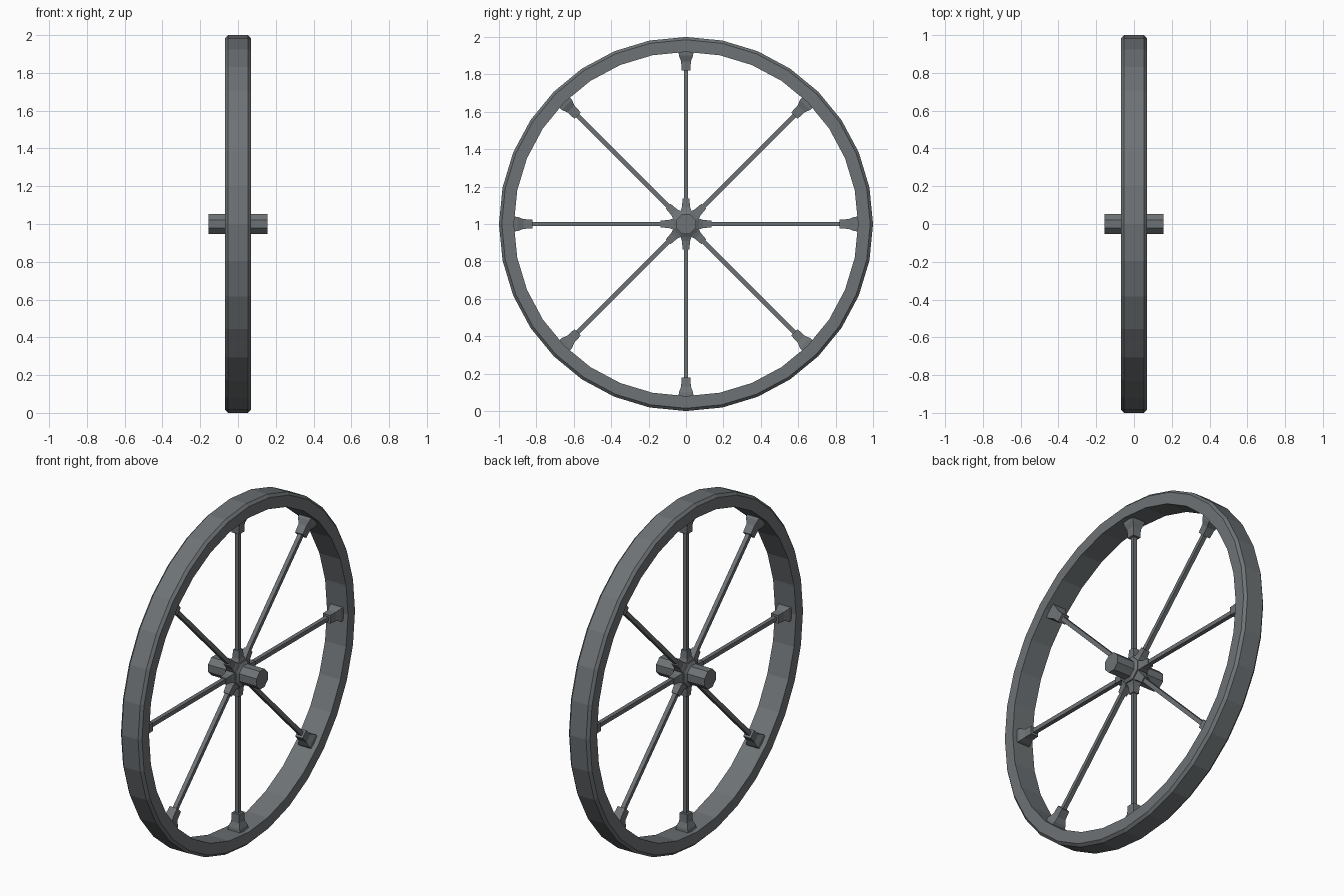
import bpy
import bmesh
import math
from mathutils import Matrix

cube = bpy.data.objects.get("Cube")
if cube:
    bpy.data.objects.remove(cube, do_unlink=True)

iron = bpy.data.materials.new("dark_grey_iron")
iron.use_nodes = True
iron.diffuse_color = (0.155, 0.17, 0.178, 1)
iron.node_tree.nodes["Principled BSDF"].inputs["Base Color"].default_value = iron.diffuse_color

CENTRE = Matrix.Translation((0, 0, 1))


def make_object(name, bm, matrix):
    bmesh.ops.recalc_face_normals(bm, faces=bm.faces)
    mesh = bpy.data.meshes.new(name)
    bm.to_mesh(mesh)
    bm.free()
    mesh.materials.append(iron)
    obj = bpy.data.objects.new(name, mesh)
    obj.matrix_world = matrix
    bpy.context.collection.objects.link(obj)
    return obj


def lathe(name, profile, sides, offset=0.0, closed=False):
    """Turn (x, radius) points around the x axis, with flat facets."""
    bm = bmesh.new()
    rings = []
    for x, r in profile:
        angles = [2 * math.pi * (i + offset) / sides for i in range(sides)]
        rings.append([bm.verts.new((x, r * math.sin(a), r * math.cos(a))) for a in angles])
    pairs = list(zip(rings, rings[1:]))
    if closed:
        pairs.append((rings[-1], rings[0]))
    else:
        bm.faces.new(rings[0])
        bm.faces.new(rings[-1])
    for a, b in pairs:
        for i in range(sides):
            j = (i + 1) % sides
            bm.faces.new((a[i], a[j], b[j], b[i]))
    return make_object(name, bm, CENTRE)


def square_bar(name, sections, angle):
    """Square bar along the local z axis from (distance, half width) sections."""
    bm = bmesh.new()
    rings = [[bm.verts.new((sx * w, sy * w, d))
              for sx, sy in ((-1, -1), (1, -1), (1, 1), (-1, 1))] for d, w in sections]
    for a, b in zip(rings, rings[1:]):
        for i in range(4):
            j = (i + 1) % 4
            bm.faces.new((a[i], a[j], b[j], b[i]))
    bm.faces.new(rings[0])
    bm.faces.new(rings[-1])
    return make_object(name, bm, CENTRE @ Matrix.Rotation(angle, 4, 'X'))


# Rim with bevelled outer edges
lathe("rim", [(-0.068, 0.92), (-0.068, 0.985), (-0.053, 1.0),
              (0.053, 1.0), (0.068, 0.985), (0.068, 0.92)], 32, closed=True)

# Axle and the hub collar around it
lathe("axle", [(-0.157, 0.057), (0.157, 0.057)], 8, offset=0.5)
lathe("hub", [(-0.045, 0.057), (-0.035, 0.075), (0.035, 0.075), (0.045, 0.057)], 8, offset=0.5)

# Eight spokes, each with a socket at the hub and a flared foot at the rim
for n in range(8):
    turn = n * math.pi / 4
    square_bar(f"spoke_{n + 1}", [(0.06, 0.012), (0.9, 0.012)], turn)
    square_bar(f"hub_socket_{n + 1}", [(0.06, 0.032), (0.09, 0.022), (0.135, 0.018)], turn)
    square_bar(f"rim_socket_{n + 1}", [(0.82, 0.024), (0.87, 0.026), (0.9, 0.038), (0.925, 0.04)], turn)
